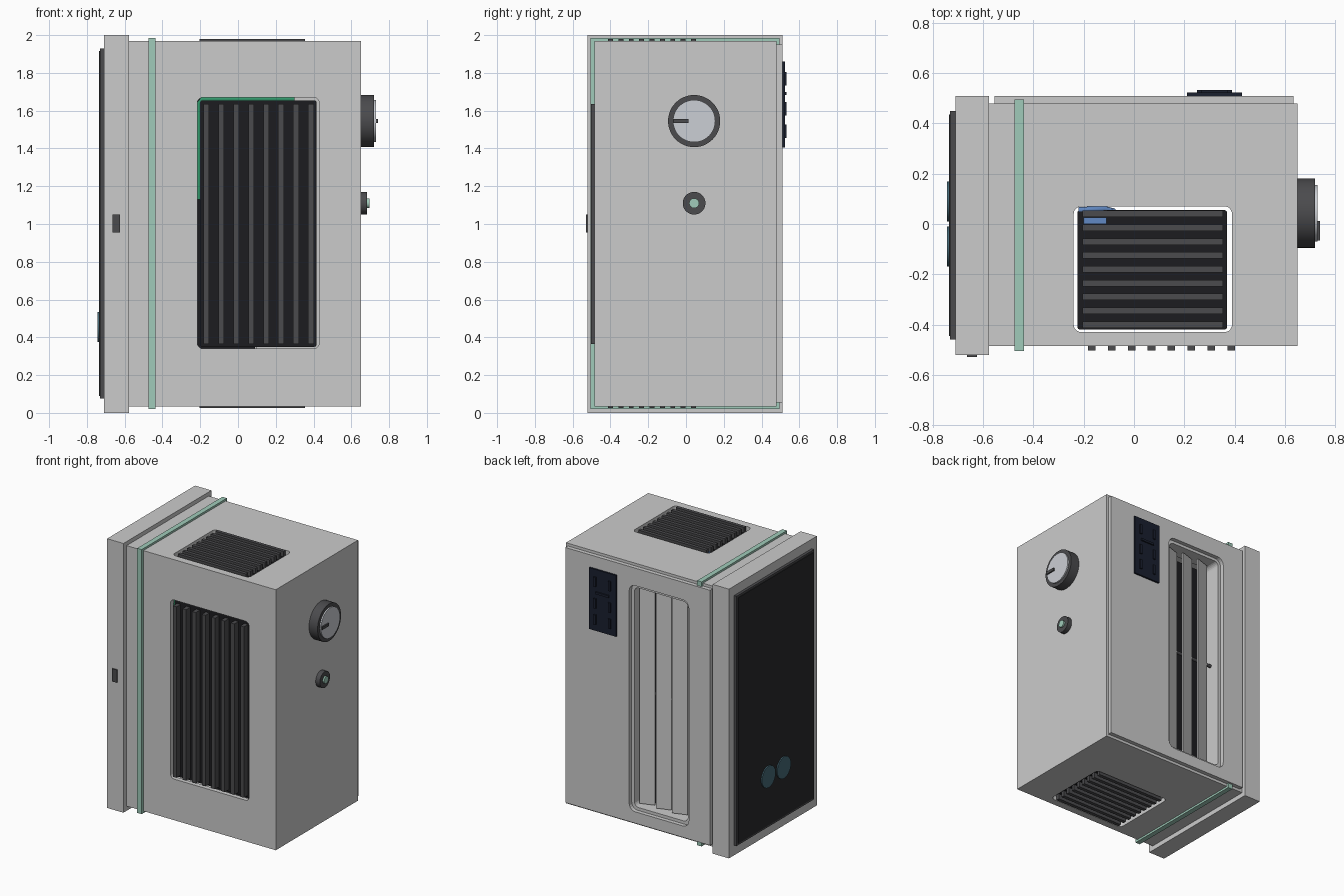
import bpy, bmesh, math
from mathutils import Matrix, Vector

if "Cube" in bpy.data.objects:
    bpy.data.objects.remove(bpy.data.objects["Cube"])


def mat(name, r, g, b):
    m = bpy.data.materials.new(name)
    m.diffuse_color = (r, g, b, 1)
    m.use_nodes = True
    m.node_tree.nodes["Principled BSDF"].inputs["Base Color"].default_value = m.diffuse_color
    return m


DARK = mat("dark_plastic", 0.07, 0.07, 0.075)
BLACK = mat("black_backing", 0.012, 0.012, 0.014)
SCREEN = mat("dark_glass", 0.022, 0.023, 0.025)
TEAL = mat("teal_trim", 0.35, 0.60, 0.49)
BLUE = mat("blue_wire", 0.12, 0.25, 0.55)
GREEN = mat("green_wire", 0.03, 0.30, 0.14)
SPOT = mat("screen_spot", 0.06, 0.14, 0.18)
NAVY = mat("display_navy", 0.01, 0.014, 0.028)
FACE = mat("dial_face", 0.60, 0.62, 0.66)


def finish(name, bm, m=None):
    bmesh.ops.recalc_face_normals(bm, faces=bm.faces)
    me = bpy.data.meshes.new(name)
    bm.to_mesh(me)
    bm.free()
    ob = bpy.data.objects.new(name, me)
    bpy.context.collection.objects.link(ob)
    if m:
        me.materials.append(m)
    return ob


def box(name, x, y, z, m=None):
    bm = bmesh.new()
    bmesh.ops.create_cube(bm, size=1)
    for v in bm.verts:
        v.co = [(a + b) / 2 + c * (b - a) for (a, b), c in zip((x, y, z), v.co)]
    return finish(name, bm, m)


def rounded(name, axis, a, b, d, r, m=None, flare=0.0):
    """Rounded-rectangle prism along an axis; flare widens the far end."""
    bm = bmesh.new()
    rings = []
    for depth, g in ((d[0], 0.0), (d[1], flare)):
        ring = []
        for i, (sa, sb) in enumerate(((1, 1), (0, 1), (0, 0), (1, 0))):
            ca = a[1] - r if sa else a[0] + r
            cb = b[1] - r if sb else b[0] + r
            for k in range(6):
                t = math.pi / 2 * (i + k / 5)
                co = [ca + (r + g) * math.cos(t), cb + (r + g) * math.sin(t)]
                co.insert(axis, depth)
                ring.append(bm.verts.new(co))
        rings.append(ring)
        bm.faces.new(ring)
    n = len(ring)
    for i in range(n):
        j = (i + 1) % n
        bm.faces.new((rings[0][i], rings[0][j], rings[1][j], rings[1][i]))
    return finish(name, bm, m)


def cut(ob, *cutters):
    for c in cutters:
        c.hide_render = True
        mod = ob.modifiers.new("cut", 'BOOLEAN')
        mod.object, mod.operation, mod.solver = c, 'DIFFERENCE', 'EXACT'
        bpy.context.view_layer.objects.active = ob
        bpy.ops.object.modifier_apply(modifier=mod.name)
        bpy.data.objects.remove(c)
    return ob


def disc(name, x, y, z, r, m, r2=None):
    """Round part with its axis along x."""
    bm = bmesh.new()
    place = Matrix.Translation(((x[0] + x[1]) / 2, y, z)) @ Matrix.Rotation(math.pi / 2, 4, 'Y')
    bmesh.ops.create_cone(bm, cap_ends=True, segments=48, radius1=r, radius2=r2 or r,
                          depth=abs(x[1] - x[0]), matrix=place)
    ob = finish(name, bm, m)
    bpy.ops.object.select_all(action='DESELECT')
    ob.select_set(True)
    bpy.context.view_layer.objects.active = ob
    bpy.ops.object.shade_smooth_by_angle(angle=math.radians(35))
    return ob


def wire(name, pts, r, m):
    cu = bpy.data.curves.new(name, 'CURVE')
    cu.dimensions, cu.bevel_depth, cu.bevel_resolution = '3D', r, 3
    cu.use_fill_caps = True
    s = cu.splines.new('POLY')
    s.points.add(len(pts) - 1)
    for p, co in zip(s.points, pts):
        p.co = (*co, 1)
    cu.materials.append(m)
    bpy.context.collection.objects.link(bpy.data.objects.new(name, cu))


# hollow cabinet body with front, top/bottom and back openings
body = box("cabinet_body", (-0.58, 0.65), (-0.485, 0.48), (0.035, 1.97))
cut(body, box("cutter", (-0.54, 0.62), (-0.45, 0.45), (0.07, 1.935)),
    rounded("cutter", 1, (-0.215, 0.43), (0.34, 1.67), (-0.6, -0.4), 0.03),
    rounded("cutter", 2, (-0.24, 0.39), (-0.43, 0.07), (1.85, 2.1), 0.03),
    rounded("cutter", 2, (-0.24, 0.39), (-0.43, 0.07), (-0.1, 0.15), 0.03),
    rounded("cutter", 1, (-0.37, 0.10), (0.15, 1.81), (0.4, 0.6), 0.04))

# back cover plate and the frame lining its opening
plate = box("back_cover", (-0.555, 0.635), (0.48, 0.51), (0.055, 1.95))
cut(plate, rounded("cutter", 1, (-0.38, 0.11), (0.14, 1.82), (0.4, 0.6), 0.05))
liner = rounded("vent_liner", 1, (-0.37, 0.10), (0.15, 1.81), (0.36, 0.485), 0.04)
cut(liner, rounded("cutter", 1, (-0.355, 0.085), (0.165, 1.795), (0.3, 0.6), 0.035))

# tilted vent blades, their pivot rod and dark backing
for i in range(3):
    blade = box(f"vent_blade_{i + 1}", (-0.055, 0.055), (-0.006, 0.006), (0.18, 1.78))
    blade.location = (0.015 - 0.134 * i, 0.43, 0)
    blade.rotation_euler.z = math.radians(18)
disc("vent_pivot_rod", (-0.365, 0.095), 0.40, 1.0, 0.012, DARK)
box("vent_backing", (-0.36, 0.09), (0.345, 0.36), (0.16, 1.76), BLACK)

# front grille
rounded("front_grille_backing", 1, (-0.2, 0.415), (0.35, 1.655), (-0.455, -0.44), 0.01, BLACK)
for i in range(8):
    x = -0.168 + 0.0792 * i
    box(f"front_slat_{i + 1}", (x - 0.015, x + 0.015), (-0.503, -0.455), (0.365, 1.635), DARK)

# top and bottom grilles
for side, s in (("top", 1), ("bottom", -1)):
    def zr(a, b):
        return tuple(sorted((1.0025 + s * (a - 1.0025), 1.0025 + s * (b - 1.0025))))
    rounded(side + "_grille_backing", 2, (-0.225, 0.37), (-0.42, 0.055), zr(1.925, 1.94), 0.01, BLACK)
    for i in range(9):
        y = -0.4 + 0.055 * i
        box(f"{side}_slat_{i + 1}", (-0.205, 0.355), (y - 0.013, y + 0.013), zr(1.94, 1.98), DARK)

# inner wiring glimpsed through the grilles
wire("green_wire", [(-0.207, -0.44, 1.13), (-0.207, -0.44, 1.64), (-0.19, -0.44, 1.66),
                    (0.3, -0.44, 1.66)], 0.011, GREEN)
box("blue_connector", (-0.2, -0.11), (0.0, 0.025), (1.90, 1.946), BLUE)
wire("blue_wire", [(-0.22, 0.055, 1.93), (-0.12, 0.06, 1.93), (-0.08, 0.05, 1.90)], 0.012, BLUE)

# teal band around the body
band = box("teal_band", (-0.475, -0.438), (-0.505, 0.495), (0.02, 1.985), TEAL)
cut(band, box("cutter", (-0.6, -0.3), (-0.48, 0.475), (0.04, 1.965)))

# left end cap, latch, glass panel and touch spots
box("end_cap", (-0.71, -0.576), (-0.522, 0.51), (0, 2))
box("cap_latch", (-0.665, -0.625), (-0.53, -0.52), (0.955, 1.05), DARK)
box("glass_frame", (-0.731, -0.705), (-0.46, 0.45), (0.075, 1.93), DARK)
box("glass_panel", (-0.736, -0.725), (-0.445, 0.435), (0.09, 1.915), SCREEN)
for i, y in enumerate((-0.09, 0.09)):
    disc(f"touch_spot_{i + 1}", (-0.744, -0.73), y, 0.455, 0.08, SPOT)

# dial on the right side
disc("dial_body", (0.645, 0.72), 0.043, 1.545, 0.138, DARK)
disc("dial_face", (0.71, 0.73), 0.043, 1.545, 0.112, FACE)
box("dial_needle", (0.728, 0.74), (-0.065, 0.012), (1.535, 1.556), DARK)

# push button
disc("button_ring", (0.645, 0.684), 0.043, 1.11, 0.06, DARK)
disc("button_cap", (0.68, 0.696), 0.043, 1.11, 0.026, TEAL)

# small display with plain raised indicator bars
box("display_panel", (0.21, 0.43), (0.505, 0.523), (1.405, 1.86), NAVY)
for i, z in enumerate((1.49, 1.61, 1.77)):
    for j, x in enumerate((0.26, 0.38)):
        box(f"display_bar_{i + 1}_{j + 1}", (x - 0.009, x + 0.009), (0.52, 0.533),
            (z - 0.036, z + 0.036), NAVY)
box("display_bar_wide", (0.265, 0.375), (0.52, 0.533), (1.682, 1.698), NAVY)
